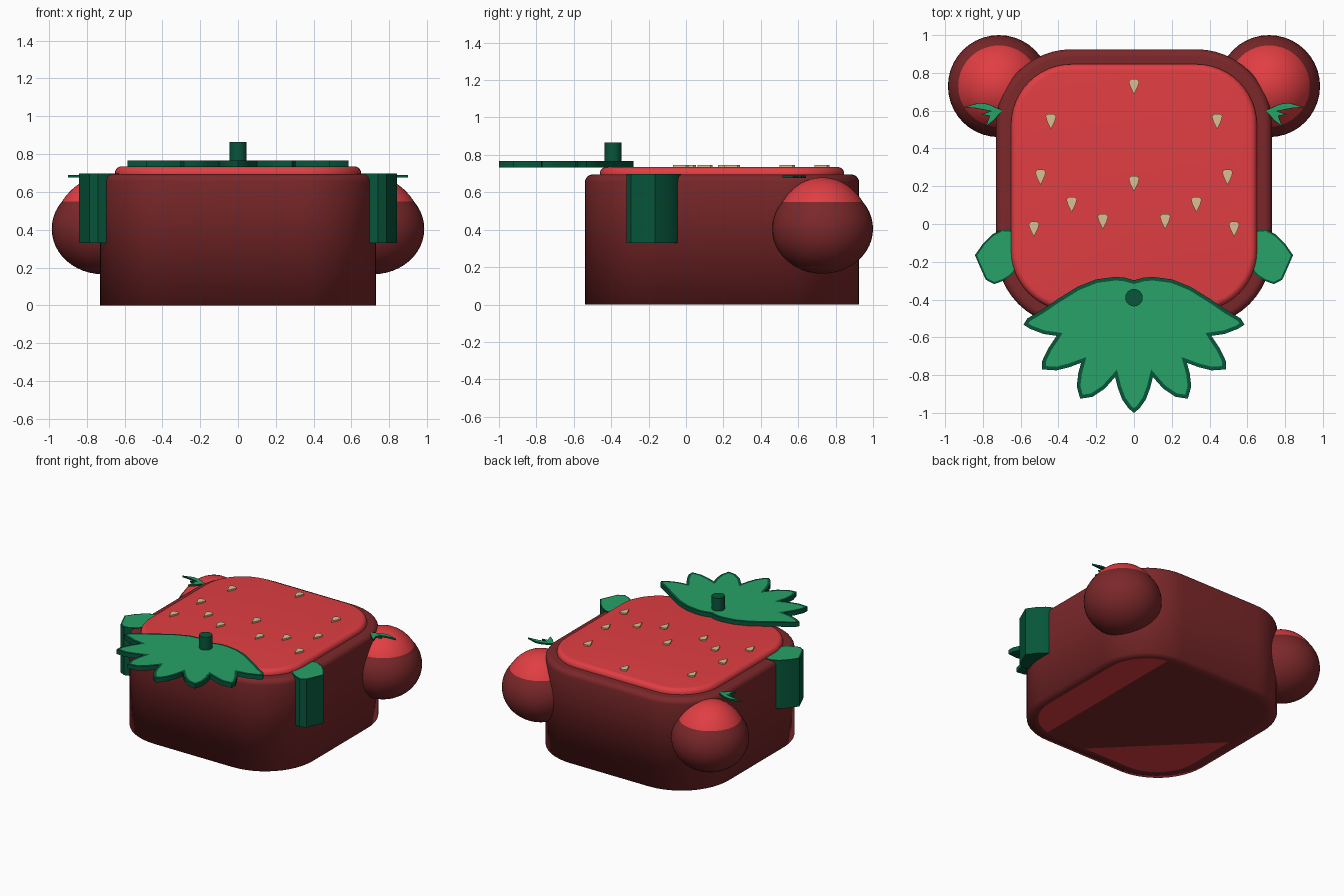
import bpy, bmesh, math

if "Cube" in bpy.data.objects:
    bpy.data.objects.remove(bpy.data.objects["Cube"])

def material(name, rgb):
    m = bpy.data.materials.new(name)
    m.diffuse_color = (*rgb, 1)
    m.use_nodes = True
    m.node_tree.nodes["Principled BSDF"].inputs["Base Color"].default_value = m.diffuse_color
    return m

RED = material("bright red", (0.75, 0.048, 0.055))
DARK_RED = material("dark red", (0.2, 0.021, 0.023))
GREEN = material("leaf green", (0.02, 0.36, 0.135))
DARK_GREEN = material("dark green", (0.002, 0.092, 0.042))
TAN = material("seed tan", (0.72, 0.52, 0.28))

def finish(bm, name, mats, angle=35):
    bmesh.ops.recalc_face_normals(bm, faces=bm.faces)
    me = bpy.data.meshes.new(name)
    bm.to_mesh(me)
    bm.free()
    for m in mats:
        me.materials.append(m)
    ob = bpy.data.objects.new(name, me)
    bpy.context.collection.objects.link(ob)
    bpy.ops.object.select_all(action='DESELECT')
    ob.select_set(True)
    bpy.context.view_layer.objects.active = ob
    bpy.ops.object.shade_smooth_by_angle(angle=math.radians(angle))
    return ob

def rounded_outline(inset, steps=12):
    """Rounded rectangle of the box plan, shrunk by inset."""
    hx, hy, cy, r = 0.73 - inset, 0.7325 - inset, 0.1925, 0.4 - inset
    pts = []
    for q, (sx, sy) in enumerate([(1, 1), (-1, 1), (-1, -1), (1, -1)]):
        for i in range(steps + 1):
            a = math.pi / 2 * (q + i / steps)
            pts.append((sx * (hx - r) + r * math.cos(a),
                        cy + sy * (hy - r) + r * math.sin(a)))
    return pts

def loft(bm, profile):
    """Join outlines given as (inset, z)."""
    rings = [[bm.verts.new((x, y, z)) for x, y in rounded_outline(d)] for d, z in profile]
    for a, b in zip(rings, rings[1:]):
        n = len(a)
        for i in range(n):
            j = (i + 1) % n
            bm.faces.new((a[i], a[j], b[j], b[i]))
    return rings

def fillet(d, z, r, steps=6):
    return [(d + r - r * math.cos(t), z - r + r * math.sin(t))
            for t in (math.pi / 2 * i / steps for i in range(steps + 1))]

def prism(name, pts, z0, z1, mats, border=0):
    """Upright slab; the top may get a border of the second colour."""
    bm = bmesh.new()
    base = bm.faces.new([bm.verts.new((x, y, z0)) for x, y in pts])
    ext = bmesh.ops.extrude_face_region(bm, geom=[base])['geom']
    bmesh.ops.translate(bm, verts=[v for v in ext if isinstance(v, bmesh.types.BMVert)],
                        vec=(0, 0, z1 - z0))
    top = [f for f in ext if isinstance(f, bmesh.types.BMFace)][0]
    bmesh.ops.recalc_face_normals(bm, faces=bm.faces)
    if border:
        for f in bm.faces:
            f.material_index = 1
        bmesh.ops.inset_region(bm, faces=[top], thickness=border, use_even_offset=True)
        top.material_index = 0
    return finish(bm, name, mats)

def mirror_x(pts, s):
    return [(s * x, y) for x, y in pts]

# Closed box, its wall shading softly into the flat base
bm = bmesh.new()
rings = loft(bm, [(0.08, 0), (0, 0)] + fillet(0, 0.695, 0.04) + [(0.09, 0.695)])
bm.faces.new(rings[-1])
base = bm.faces.new(rings[0])
# Red patches on the base
for co, no in (((0.4, 0, 0), (1, 0, 0)), ((-0.3, -0.1, 0), (1, 1, 0))):
    flat = [f for f in bm.faces if all(abs(v.co.z) < 1e-5 for v in f.verts) and len(f.verts) > 4]
    geom = flat + list({e for f in flat for e in f.edges}) + list({v for f in flat for v in f.verts})
    bmesh.ops.bisect_plane(bm, geom=geom, plane_co=co, plane_no=no)
for f in bm.faces:
    c = f.calc_center_median()
    if c.z < 1e-5 and len(f.verts) > 5 and (c.x > 0.4 or c.x + c.y < -0.4):
        f.material_index = 1
finish(bm, "box", [DARK_RED, RED], 100)

# Raised red lid
bm = bmesh.new()
rings = loft(bm, [(0.079, 0.665)] + fillet(0.079, 0.735, 0.035))
bm.faces.new(rings[0])
bm.faces.new(rings[-1])
finish(bm, "lid", [RED])

# Round side berries, dark below with a bright domed cap
for s, side in ((1, "right"), (-1, "left")):
    bm = bmesh.new()
    bmesh.ops.create_uvsphere(bm, u_segments=40, v_segments=24, radius=1)
    bmesh.ops.bisect_plane(bm, geom=bm.verts[:] + bm.edges[:] + bm.faces[:],
                           plane_co=(0, 0, 0.6), plane_no=(0, 0, 1))
    for f in bm.faces:
        f.material_index = int(f.calc_center_median().z > 0.6)
    for v in bm.verts:
        x, y, z = v.co
        h = 0.405 + 0.24 * z if z < 0.6 else 0.549 + 0.131 * (z - 0.6) / 0.4
        v.co = (s * 0.715 + 0.27 * x, 0.73 + 0.27 * y, h)
    finish(bm, side + "_berry", [DARK_RED, RED])

    # Small sprig on each berry
    sprig = [(0.69, 0.60), (0.72, 0.612), (0.77, 0.635), (0.82, 0.642), (0.90, 0.618),
             (0.83, 0.612), (0.76, 0.597), (0.81, 0.58), (0.765, 0.572), (0.785, 0.515),
             (0.74, 0.55), (0.71, 0.585)]
    prism(side + "_sprig", mirror_x(sprig, s), 0.677, 0.69, [GREEN, DARK_GREEN], 0.003)

    # Thick leaf-shaped side grip
    grip = [(0.62, -0.06), (0.655, -0.03), (0.70, -0.028), (0.75, -0.055), (0.80, -0.105),
            (0.842, -0.165), (0.825, -0.205), (0.805, -0.25), (0.785, -0.295), (0.74, -0.318),
            (0.69, -0.30), (0.65, -0.275), (0.62, -0.24)]
    prism(side + "_grip", mirror_x(grip, s), 0.33, 0.698, [GREEN, DARK_GREEN], 0.01)

# Large crown leaf overhanging the front
half = [(0.05, -0.284), (0.10, -0.28), (0.20, -0.293), (0.30, -0.333), (0.40, -0.395),
        (0.50, -0.462), (0.565, -0.50), (0.585, -0.533), (0.55, -0.555), (0.48, -0.582),
        (0.41, -0.592), (0.455, -0.66), (0.486, -0.725), (0.486, -0.77), (0.41, -0.775),
        (0.34, -0.757), (0.28, -0.735), (0.295, -0.79), (0.303, -0.86), (0.285, -0.925),
        (0.22, -0.915), (0.155, -0.872), (0.10, -0.81), (0.085, -0.87), (0.062, -0.93),
        (0.03, -0.975)]
outline = [(0, -0.298)] + half + [(0, -1.0)] + mirror_x(half[::-1], -1)
prism("crown_leaf", outline, 0.733, 0.767, [GREEN, DARK_GREEN], 0.019)

# Stem
stem = [(0.046 * math.cos(math.tau * i / 24), -0.39 + 0.046 * math.sin(math.tau * i / 24))
        for i in range(24)]
prism("stem", stem, 0.755, 0.865, [DARK_GREEN])

# Seeds on the lid
seed = [(0, -0.044), (0.021, 0.0), (0.028, 0.025), (0.015, 0.038),
        (-0.015, 0.038), (-0.028, 0.025), (-0.021, 0.0)]
spots = [(0, 0.73), (0, 0.215)]
for x, y in [(0.44, 0.545), (0.495, 0.25), (0.33, 0.105), (0.165, 0.015), (0.53, -0.025)]:
    spots += [(x, y), (-x, y)]
for k, (cx, cy) in enumerate(spots):
    prism(f"seed_{k + 1}", [(cx + x, cy + y) for x, y in seed], 0.732, 0.746, [TAN])
